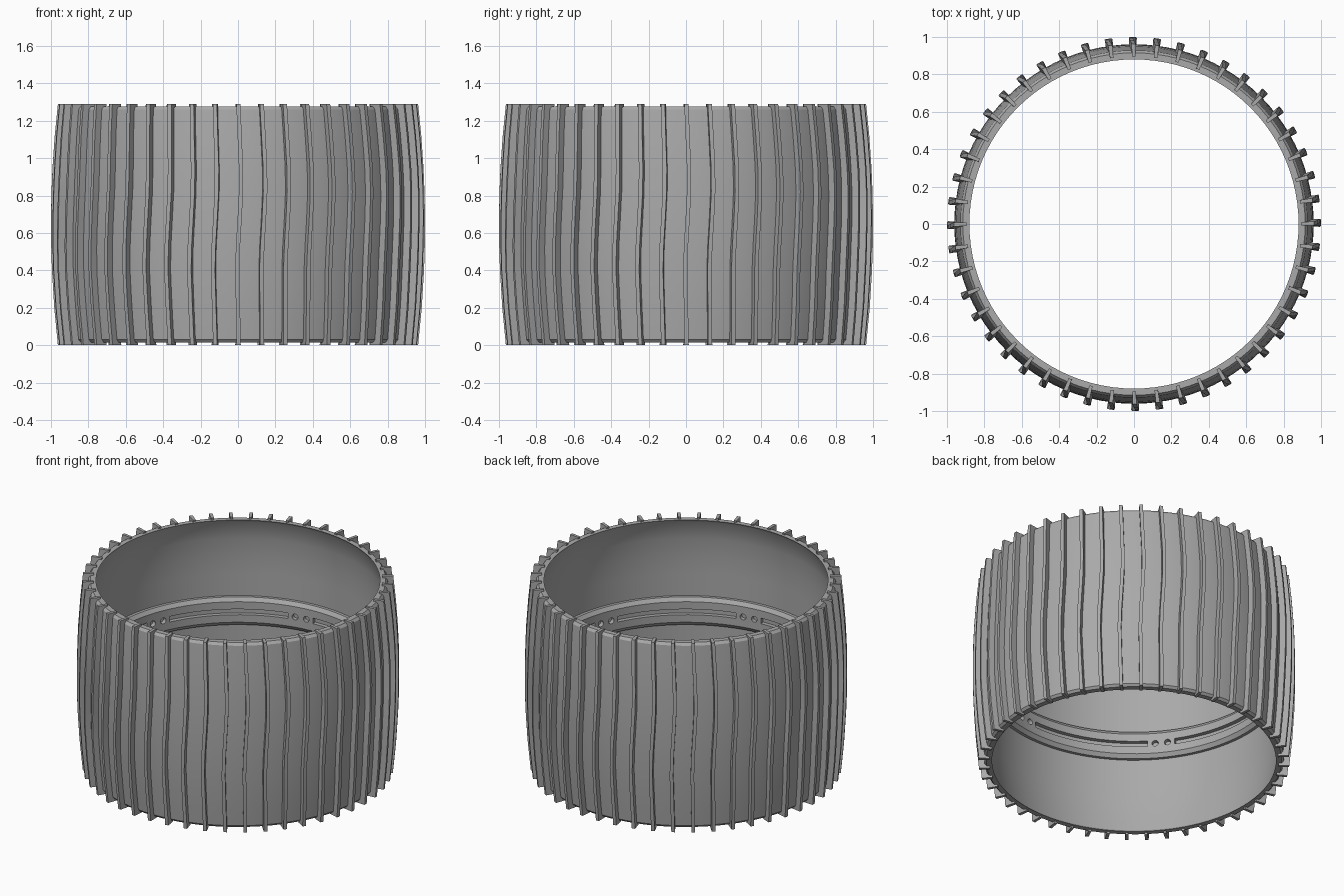
import bpy, bmesh, math
from mathutils import Matrix, Vector

cube = bpy.data.objects.get("Cube")
if cube:
    bpy.data.objects.remove(cube, do_unlink=True)

grey = bpy.data.materials.new("mid_grey")
grey.use_nodes = True
grey.diffuse_color = (0.4, 0.4, 0.4, 1)
grey.node_tree.nodes["Principled BSDF"].inputs["Base Color"].default_value = (0.4, 0.4, 0.4, 1)

HEIGHT = 1.29
RIBS = 48


def finish(bm, name, angle=30):
    bmesh.ops.recalc_face_normals(bm, faces=bm.faces)
    mesh = bpy.data.meshes.new(name)
    bm.to_mesh(mesh)
    bm.free()
    mesh.materials.append(grey)
    obj = bpy.data.objects.new(name, mesh)
    bpy.context.collection.objects.link(obj)
    smooth(obj, angle)
    return obj


def smooth(obj, angle):
    bpy.ops.object.select_all(action='DESELECT')
    obj.select_set(True)
    bpy.context.view_layer.objects.active = obj
    bpy.ops.object.shade_smooth_by_angle(angle=math.radians(angle))


def polar(r, a, z):
    return Vector((r * math.cos(a), r * math.sin(a), z))


def sweep(bm, profile, start, end, steps):
    """Sweep a closed (radius, z) profile about z; cap it unless it is a full turn."""
    full = end - start > 6.28
    rings = [[bm.verts.new(polar(r, start + (end - start) * i / steps, z)) for r, z in profile]
             for i in range(steps if full else steps + 1)]
    n = len(profile)
    for i in range(steps):
        a, b = rings[i], rings[(i + 1) % len(rings)]
        for j in range(n):
            k = (j + 1) % n
            bm.faces.new((a[j], a[k], b[k], b[j]))
    if not full:
        bm.faces.new(rings[0])
        bm.faces.new(rings[-1])


def bulge(z):
    return 1 - (2 * z / HEIGHT - 1) ** 2


# Barrel-shaped band with a chamfered rim and hollowed inside
heights = [0.03 + 1.23 * i / 10 for i in range(11)]
outer = [(0.925 + 0.036 * bulge(z), z) for z in heights]
inner = [(0.887 + 0.038 * min(1, 1.6 * bulge(z)), z) for z in reversed(heights)]
profile = outer + [(0.915, 1.277), (0.88, 1.277)] + inner + [(0.88, 0.015), (0.915, 0.015)]
bm = bmesh.new()
sweep(bm, profile, 0, math.tau, 96)
finish(bm, "band")

# Wavy upright ribs around the outside
wave = [(0.0, 0.004), (0.2, 0.0), (0.4, -0.004), (0.53, 0.0), (0.68, 0.009),
        (0.82, 0.016), (0.95, 0.016), (1.12, 0.009), (HEIGHT, 0.002)]
bm = bmesh.new()
for i in range(RIBS):
    base = math.tau * i / RIBS
    rings = []
    for z, shift in wave:
        tip = 0.963 + 0.037 * bulge(z)
        root = 0.895 + 0.05 * bulge(z)
        a = base + shift
        rings.append([bm.verts.new(polar(r, a + s * w / r, z))
                      for r, s, w in ((root, -1, 0.009), (tip, -1, 0.011),
                                      (tip, 1, 0.011), (root, 1, 0.009))])
    for low, high in zip(rings, rings[1:]):
        for j in range(4):
            k = (j + 1) % 4
            bm.faces.new((low[j], low[k], high[k], high[j]))
    bm.faces.new(rings[0])
    bm.faces.new(rings[-1])
finish(bm, "ribs")

# Mounting ring halfway up the inside
bm = bmesh.new()
sweep(bm, [(0.94, 0.74), (0.905, 0.74), (0.887, 0.715), (0.887, 0.575),
           (0.905, 0.55), (0.94, 0.55)], 0, math.tau, 96)
ring = finish(bm, "mounting_ring")

# Long slots with a pair of holes between them
bm = bmesh.new()
mid = 0.645
for i in range(6):
    gap = math.radians(39 + 60 * i)
    sweep(bm, [(0.87, mid - 0.019), (0.915, mid - 0.019), (0.915, mid + 0.019), (0.87, mid + 0.019)],
          gap + math.radians(5.5), gap + math.radians(54.5), 24)
    for side in (-1, 1):
        a = gap + side * math.radians(2.5)
        place = (Matrix.Translation(polar(0.89, a, mid)) @ Matrix.Rotation(a, 4, 'Z')
                 @ Matrix.Rotation(math.pi / 2, 4, 'Y'))
        bmesh.ops.create_cone(bm, cap_ends=True, segments=16, radius1=0.02, radius2=0.02,
                              depth=0.05, matrix=place)
cutter = finish(bm, "slot_cutter")
cutter.hide_render = True

cut = ring.modifiers.new("slots", 'BOOLEAN')
cut.operation = 'DIFFERENCE'
cut.solver = 'EXACT'
cut.object = cutter
bpy.ops.object.select_all(action='DESELECT')
ring.select_set(True)
bpy.context.view_layer.objects.active = ring
bpy.ops.object.modifier_apply(modifier=cut.name)
bpy.data.objects.remove(cutter, do_unlink=True)
smooth(ring, 30)
